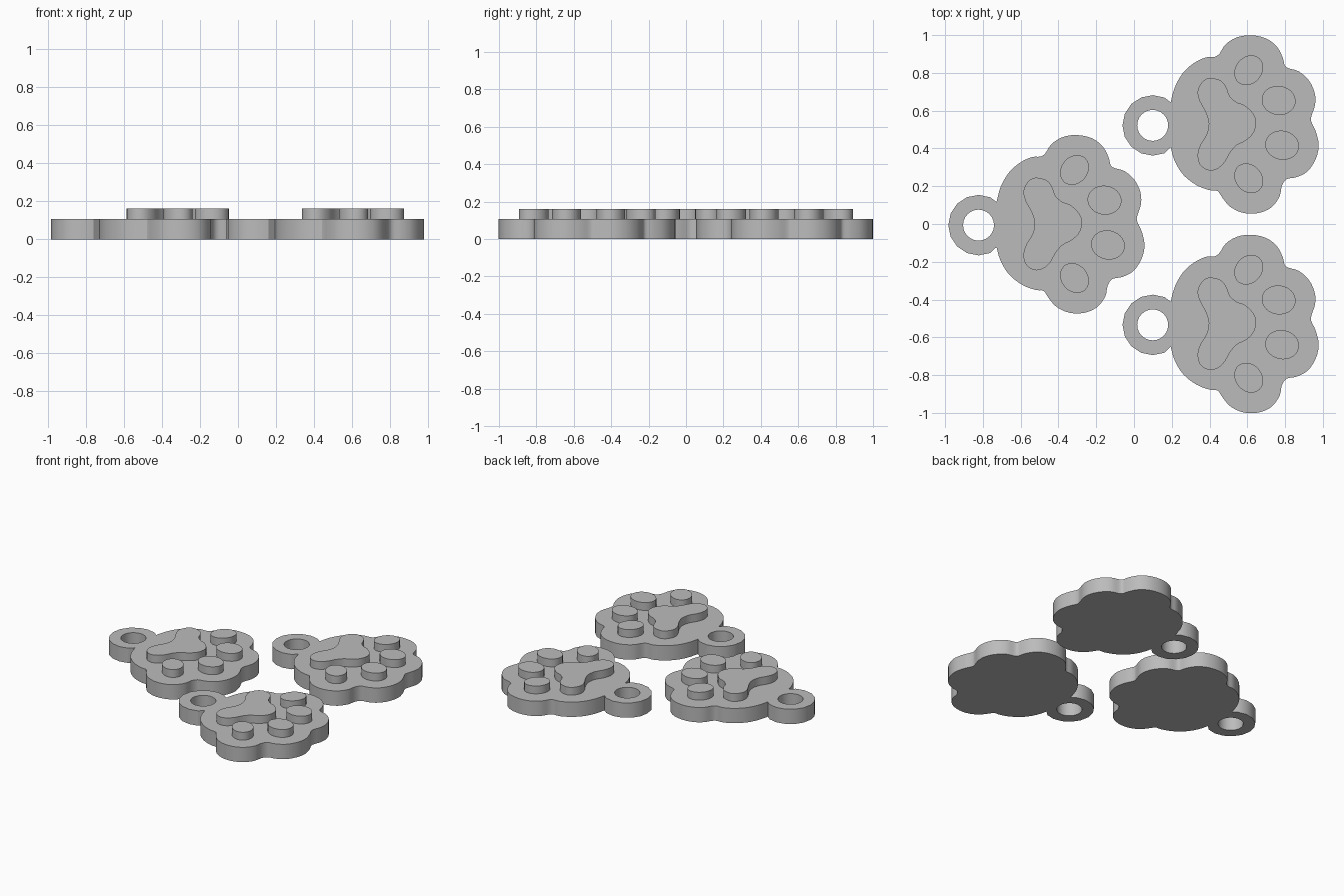
import bpy, bmesh, math
from mathutils import Vector

if "Cube" in bpy.data.objects:
    bpy.data.objects.remove(bpy.data.objects["Cube"])

PLATE_TOP, PAD_TOP = 0.106, 0.162
RING = Vector((-0.823, -0.006))

grey = bpy.data.materials.new("plain grey")
grey.diffuse_color = (0.5, 0.5, 0.5, 1)
grey.use_nodes = True
grey.node_tree.nodes["Principled BSDF"].inputs["Base Color"].default_value = grey.diffuse_color

# Outlines in hundredths of a unit, clockwise
BODY = [(-72.8, 11.6), (-70.6, 19.6), (-66.4, 27), (-60.6, 32.3), (-54.2, 35.4),
        (-49.5, 35.7), (-46.8, 37.6), (-43.7, 42.3), (-37.8, 46), (-30.4, 47.1),
        (-22.5, 45.5), (-16.7, 41.3), (-13.5, 35.4), (-12.4, 31.2), (-10.3, 29.6),
        (-5, 28), (0.3, 23.3), (3.4, 16.9), (3.7, 10.6), (1.9, 4.8), (1.6, 1.6),
        (4, -3.7), (5.6, -11.1), (4, -18.5), (-0.3, -24.9), (-6.1, -28),
        (-11.4, -29.1), (-14, -32.8), (-15.1, -38.1), (-19.3, -43.9), (-26.2, -47),
        (-34.1, -47), (-41, -43.9), (-45.2, -39.2), (-47.9, -35.4), (-52.1, -34.9),
        (-59, -32.3), (-65.9, -27), (-70.6, -19.6), (-72.8, -12.2)]
PALM = [(-50, 24.3), (-45.8, 22.8), (-43.1, 19), (-41.5, 14.8), (-37.8, 11.6),
        (-33.6, 10), (-28.8, 5.3), (-27.5, 0), (-29.4, -5.3), (-33.6, -9),
        (-37.8, -11.1), (-41.5, -15.3), (-44.2, -20.1), (-48.4, -23.8),
        (-53.2, -24.3), (-57.4, -21.2), (-58.5, -15.9), (-56.9, -10.6),
        (-53.7, -5.3), (-52.6, 0.5), (-54.2, 6.3), (-57.4, 12.2), (-58.5, 17.5),
        (-56.3, 22.2), (-53.2, 24.3)]
# Toes: centre x, y, half length, half width, tilt in degrees
TOES = [(-0.315, 0.286, 0.085, 0.070, 50), (-0.156, 0.126, 0.090, 0.077, -8),
        (-0.138, -0.111, 0.090, 0.077, -12), (-0.315, -0.286, 0.085, 0.070, -50)]


def smooth(points, closed, steps=3):
    """Catmull-Rom curve through the points."""
    p = [Vector(q) / 100 for q in points]
    n = len(p)
    get = (lambda i: p[i % n]) if closed else (lambda i: p[max(0, min(n - 1, i))])
    out = []
    for i in range(n if closed else n - 1):
        a, b, c, d = (get(i + k) for k in (-1, 0, 1, 2))
        for s in range(steps):
            t = s / steps
            out.append(0.5 * (2 * b + (c - a) * t + (2 * a - 5 * b + 4 * c - d) * t**2
                              + (3 * b - a - 3 * c + d) * t**3))
    return out if closed else out + [p[-1]]


def ellipse(cx, cy, a, b, tilt=0, sides=28):
    r = math.radians(tilt)
    out = []
    for i in range(sides):
        t = 2 * math.pi * i / sides
        u, v = a * math.cos(t), b * math.sin(t)
        out.append(Vector((cx + u * math.cos(r) - v * math.sin(r),
                           cy + u * math.sin(r) + v * math.cos(r))))
    return out


def slab(name, loops, z0, z1, offset):
    """Filled outline (later loops are holes) extruded from z0 to z1."""
    cu = bpy.data.curves.new(name, 'CURVE')
    cu.dimensions, cu.fill_mode, cu.extrude = '2D', 'BOTH', (z1 - z0) / 2
    for loop in loops:
        sp = cu.splines.new('POLY')
        sp.points.add(len(loop) - 1)
        for pt, co in zip(sp.points, loop):
            pt.co = (co.x, co.y, 0, 1)
        sp.use_cyclic_u = True
    tmp = bpy.data.objects.new(name + "_outline", cu)
    bpy.context.collection.objects.link(tmp)
    bpy.context.view_layer.update()
    me = bpy.data.meshes.new_from_object(
        tmp.evaluated_get(bpy.context.evaluated_depsgraph_get()))
    bpy.data.objects.remove(tmp)
    bm = bmesh.new()
    bm.from_mesh(me)
    bmesh.ops.remove_doubles(bm, verts=bm.verts, dist=1e-5)
    bmesh.ops.recalc_face_normals(bm, faces=bm.faces)
    bm.to_mesh(me)
    bm.free()
    me.materials.clear()
    me.materials.append(grey)
    ob = bpy.data.objects.new(name, me)
    bpy.context.collection.objects.link(ob)
    ob.location = (offset[0], offset[1], (z0 + z1) / 2)
    bpy.ops.object.select_all(action='DESELECT')
    ob.select_set(True)
    bpy.context.view_layer.objects.active = ob
    bpy.ops.object.shade_smooth_by_angle(angle=math.radians(30))


# Plate outline runs around the paw and then around the hanging ring
ring_arc = [RING + 0.16 * Vector((math.cos(a), math.sin(a)))
            for a in (math.radians(-67 - 22.6 * i) for i in range(11))]
plate = smooth(BODY, False) + ring_arc
hole = ellipse(RING.x, RING.y, 0.082, 0.082, sides=24)
palm = smooth(PALM, True)

# Three matching tags
for tag, offset in (("left", (0, 0)), ("back", (0.922, 0.528)), ("front", (0.922, -0.528))):
    slab(tag + "_plate", [plate, hole], 0, PLATE_TOP, offset)
    slab(tag + "_palm_pad", [palm], PLATE_TOP - 0.01, PAD_TOP, offset)
    for i, toe in enumerate(TOES):
        slab(f"{tag}_toe_pad_{i + 1}", [ellipse(*toe)], PLATE_TOP - 0.01, PAD_TOP, offset)
